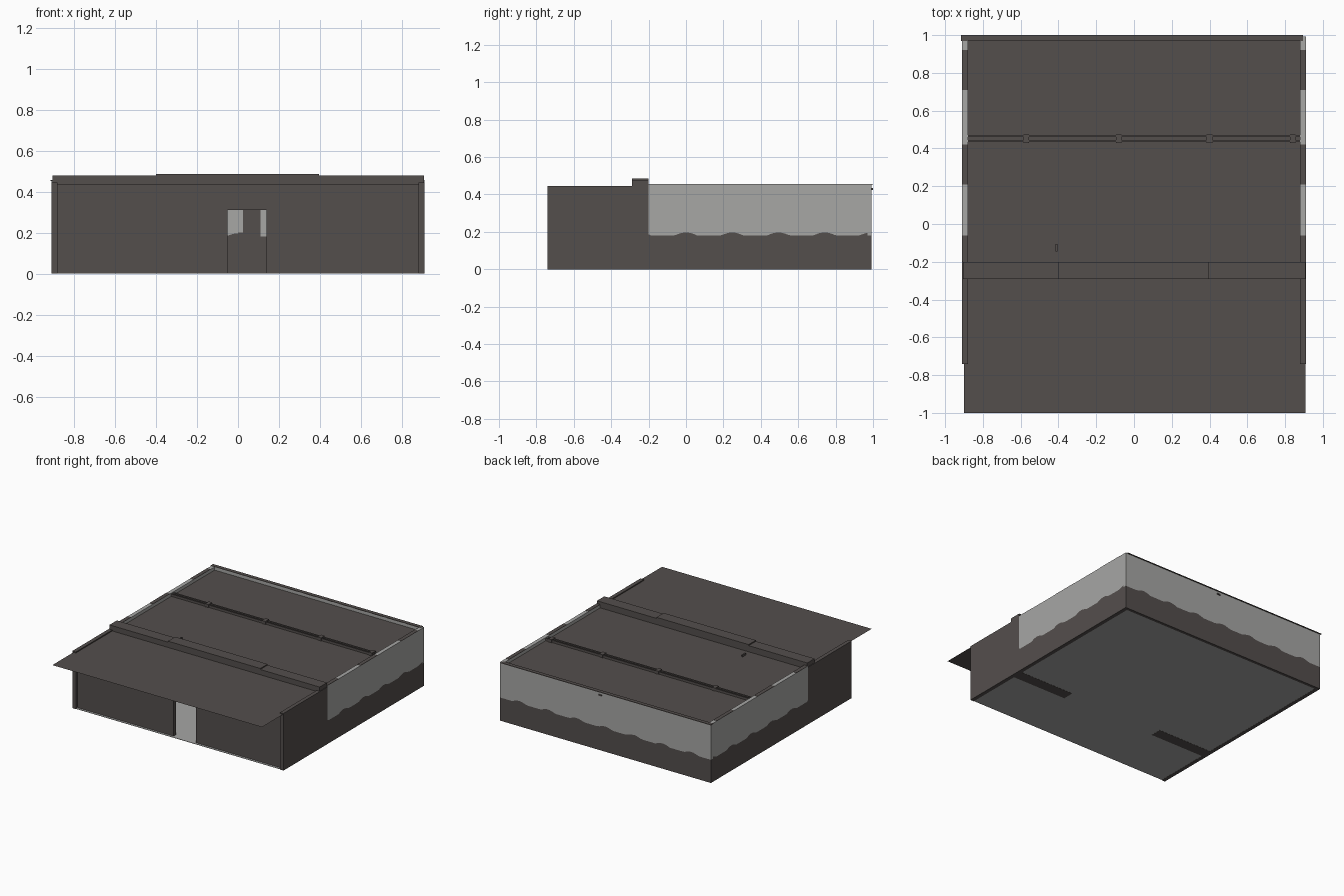
import bpy, bmesh, math

if "Cube" in bpy.data.objects:
    bpy.data.objects.remove(bpy.data.objects["Cube"])


def material(name, rgb):
    m = bpy.data.materials.new(name)
    m.diffuse_color = (*rgb, 1)
    m.use_nodes = True
    m.node_tree.nodes["Principled BSDF"].inputs["Base Color"].default_value = m.diffuse_color
    return m


DARK = material("dark_grey_stone", (0.088, 0.077, 0.073))
LIGHT = material("light_grey_plaster", (0.385, 0.385, 0.375))


def finish(name, bm, mat):
    bmesh.ops.recalc_face_normals(bm, faces=bm.faces)
    me = bpy.data.meshes.new(name)
    bm.to_mesh(me)
    bm.free()
    me.materials.append(mat)
    ob = bpy.data.objects.new(name, me)
    bpy.context.collection.objects.link(ob)
    return ob


def box(name, x, y, z, mat=DARK):
    bm = bmesh.new()
    bmesh.ops.create_cube(bm, size=1)
    for v in bm.verts:
        for i, (a, b) in enumerate((x, y, z)):
            v.co[i] = (a + b) / 2 + v.co[i] * (b - a)
    return finish(name, bm, mat)


def sheet(name, x, y, z, mat=DARK):
    bm = bmesh.new()
    bm.faces.new([bm.verts.new(p) for p in
                  ((x[0], y[0], z), (x[1], y[0], z), (x[1], y[1], z), (x[0], y[1], z))])
    return finish(name, bm, mat)


def wave(u):
    # flat line with a repeated low hump
    return 0.18 + 0.017 * max(0, math.cos(2 * math.pi * u / 0.247))


def wavy_wall(name, along, across, axis):
    # dark lower and light upper half that meet in a wavy line
    n = 72
    us = [along[0] + (along[1] - along[0]) * i / n for i in range(n + 1)]
    for part, edge, mat in (("lower", 0.0, DARK), ("upper", 0.455, LIGHT)):
        bm = bmesh.new()
        cols = []
        for u in us:
            col = []
            for t in across:
                for z in (edge, wave(u)):
                    col.append(bm.verts.new((u, t, z) if axis == 'x' else (t, u, z)))
            cols.append([col[0], col[1], col[3], col[2]])
        for a, b in zip(cols, cols[1:]):
            for k in range(4):
                j = (k + 1) % 4
                bm.faces.new((a[k], a[j], b[j], b[k]))
        bm.faces.new(cols[0])
        bm.faces.new(cols[-1])
        finish(f"{name}_{part}", bm, mat)


# floor slab
box("floor", (-0.905, 0.905), (-0.738, 0.985), (0.001, 0.004), LIGHT)

# rear hall walls
wavy_wall("back_wall", (-0.91, 0.91), (0.97, 0.993), 'x')
box("back_wall_cap", (-0.915, 0.895), (0.97, 1.0), (0.452, 0.457))
for s, side in ((-1, "left"), (1, "right")):
    xr = tuple(sorted((s * 0.88, s * 0.91)))
    wavy_wall(f"{side}_wall", (-0.2, 0.97), xr, 'y')
    # dark stretches along the wall tops
    for y in ((-0.2, -0.06), (0.21, 0.42), (0.71, 0.92)):
        box(f"{side}_wall_cap", xr, y, (0.4535, 0.4565))
    # front side wall and inner partition
    box(f"{side}_front_side_wall", xr, (-0.74, -0.2), (0, 0.445))
    px = tuple(sorted((s * 0.41, s * 0.905)))
    box(f"{side}_partition", px, (-0.289, -0.201), (0, 0.45))

# dark stripe on the inner face of the back wall
box("back_wall_stripe", (0.025, 0.11), (0.966, 0.971), (0.004, 0.42))
box("back_wall_stripe_step", (0.0, 0.025), (0.966, 0.971), (0.004, 0.2))

# front wall with doorway
box("front_wall_left", (-0.88, -0.05), (-0.72, -0.69), (0.002, 0.437))
box("front_wall_right", (0.14, 0.88), (-0.72, -0.69), (0.002, 0.437))
box("door_lintel", (-0.05, 0.14), (-0.72, -0.69), (0.31, 0.437))

# roofs
sheet("front_roof", (-0.9, 0.907), (-1.0, -0.25), 0.437)
sheet("rear_roof", (-0.88, 0.88), (-0.25, 0.97), 0.43)

# cross beam over the partition
box("cross_beam", (-0.905, 0.907), (-0.29, -0.2), (0.39, 0.478))
box("cross_beam_cap", (-0.4, 0.395), (-0.29, -0.2), (0.36, 0.486))

# roof rail with brackets
for y in (0.44, 0.465):
    box("roof_rail", (-0.88, 0.88), (y - 0.005, y + 0.005), (0.43, 0.448))
for x in (-0.57, -0.08, 0.4, 0.84):
    box("rail_bracket", (x - 0.015, x + 0.015), (0.43, 0.475), (0.43, 0.454))

# small roof and wall fittings
box("roof_fitting", (-0.415, -0.405), (-0.145, -0.105), (0.43, 0.445))
box("wall_fitting", (0.03, 0.055), (0.99, 1.0), (0.425, 0.435))
